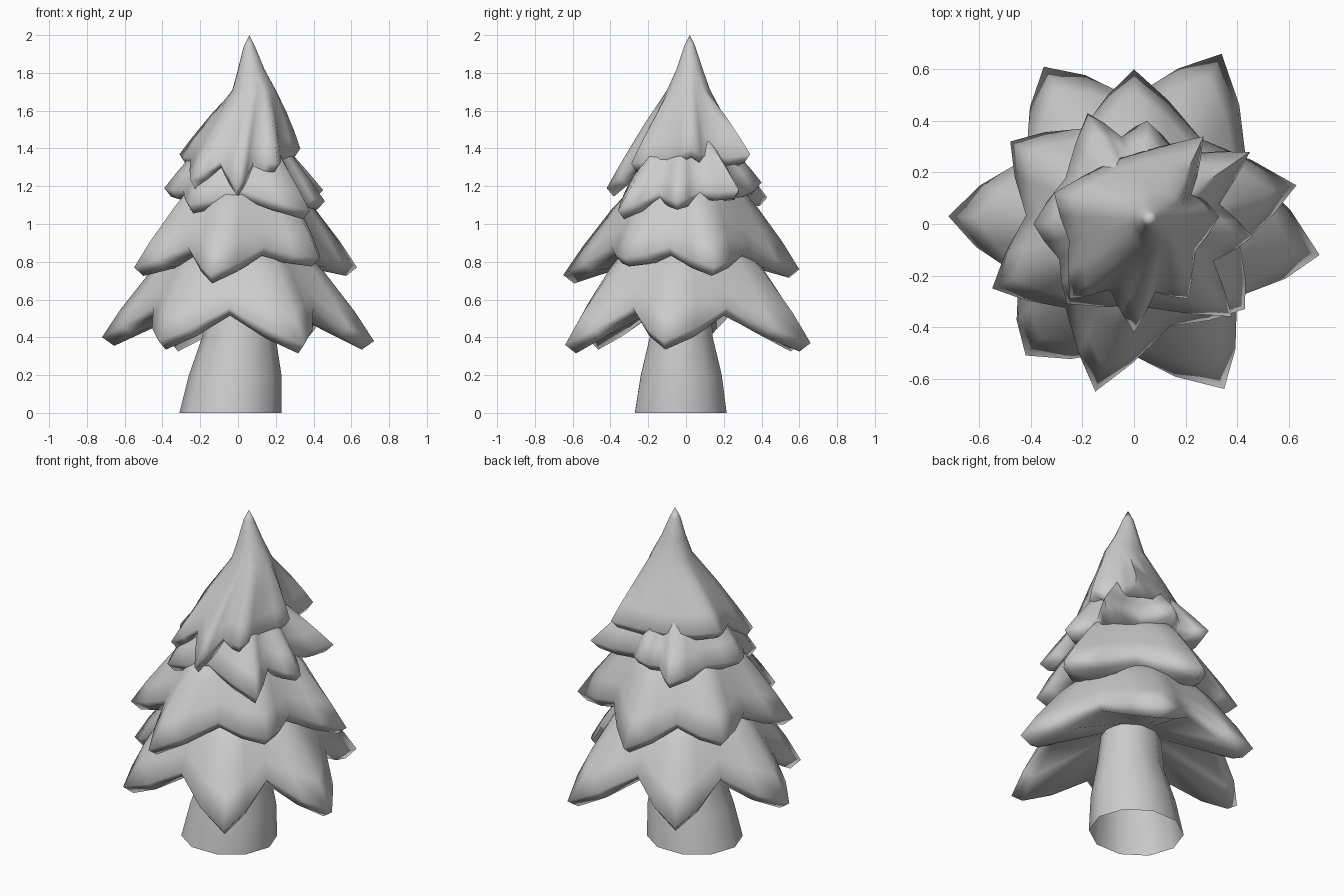
import bpy, bmesh, math
from mathutils import Vector

if "Cube" in bpy.data.objects:
    bpy.data.objects.remove(bpy.data.objects["Cube"])


def finish(bm, name, angle=85):
    bmesh.ops.recalc_face_normals(bm, faces=bm.faces)
    mesh = bpy.data.meshes.new(name)
    bm.to_mesh(mesh)
    bm.free()
    obj = bpy.data.objects.new(name, mesh)
    bpy.context.collection.objects.link(obj)
    bpy.ops.object.select_all(action='DESELECT')
    obj.select_set(True)
    bpy.context.view_layer.objects.active = obj
    bpy.ops.object.shade_smooth_by_angle(angle=math.radians(angle))


def loft(bm, rings):
    """Bridge rings of points with quads and return the vertex rings."""
    vs = [[bm.verts.new(p) for p in ring] for ring in rings]
    n = len(vs[0])
    for a, b in zip(vs, vs[1:]):
        for i in range(n):
            j = (i + 1) % n
            bm.faces.new((a[i], a[j], b[j], b[i]))
    return vs


def tier(name, tips, valley, crown, under, fat=1.0, lift=0.02, apex=None):
    """Drooping skirt of branches: tip, shoulder, valley, shoulder around the rim.
    valley, under = (radius, z); crown = [(cx, cy, radius, z)]"""
    tips = sorted((Vector(t) for t in tips), key=lambda t: math.atan2(t.y, t.x))
    rim, angles = [], []
    for i, t in enumerate(tips):
        nxt = tips[(i + 1) % len(tips)]
        a = math.atan2(t.y, t.x)
        b = math.atan2(nxt.y, nxt.x)
        if b <= a:
            b += 2 * math.pi
        m = (a + b) / 2
        # narrow gaps get shallower notches
        k = max(0.0, 1 - (b - a) / 0.9) * 0.5
        v = Vector((valley[0] * math.cos(m), valley[0] * math.sin(m), valley[1]))
        v = v.lerp((t + nxt) / 2, k)
        grow = Vector((fat, fat, 1))
        s1, s2 = t.lerp(v, 0.5) * grow, nxt.lerp(v, 0.5) * grow
        s1.z -= (fat - 1) * 0.4
        s2.z -= (fat - 1) * 0.4
        rim += [t, s1, v, s2]
        angles += [a, (a + m) / 2, m, (b + m) / 2]
    rings = []
    for cx, cy, r, z in crown:
        rings.append([Vector((cx + r * math.cos(a), cy + r * math.sin(a), z)) for a in angles])
    # swelling branch backs between the crown and the rim
    last = rings[-1]
    for f in (0.4, 0.75):
        ring = []
        for i, (p, q) in enumerate(zip(last, rim)):
            out = Vector((q.x, q.y, 0)).normalized()
            up = lift * (1, 0.8, 0.3, 0.8)[i % 4]
            ring.append(p.lerp(q, f) + (out + Vector((0, 0, 1))) * up * math.sin(math.pi * f))
        rings.append(ring)
    rings.append(rim)
    # blunt edge, then the hollow underside
    rings.append([Vector((p.x * 0.91, p.y * 0.91, p.z - 0.045)) for p in rim])
    rings.append([Vector((under[0] * math.cos(a), under[0] * math.sin(a), under[1])) for a in angles])
    bm = bmesh.new()
    vs = loft(bm, rings)
    bm.faces.new(vs[-1])
    n = len(angles)
    if apex:
        top = bm.verts.new(apex)
        for i in range(n):
            bm.faces.new((top, vs[0][i], vs[0][(i + 1) % n]))
    else:
        bm.faces.new(vs[0])
    finish(bm, name)


# Trunk: flared, open at the foot
bm = bmesh.new()
sections = [(-0.04, -0.028, 0.27, 0.255, 0.0), (-0.015, -0.025, 0.245, 0.225, 0.2),
            (0.005, -0.025, 0.195, 0.175, 0.4), (0.01, -0.015, 0.165, 0.15, 0.65)]
loft(bm, [[(cx + rx * math.cos(i * math.pi / 5), cy + ry * math.sin((i + 0.01) * math.pi / 5), z)
           for i in range(10)] for cx, cy, rx, ry, z in sections])
finish(bm, "trunk", 50)

# Foliage tiers, from the lowest to the crown
tier("lower_branches",
     [(0.72, -0.12, 0.38), (0.34, 0.66, 0.37), (-0.35, 0.61, 0.37),
      (-0.72, 0.03, 0.40), (-0.42, -0.51, 0.38), (0.35, -0.64, 0.36)],
     (0.49, 0.56), [(0, 0, 0.26, 0.95)], (0.17, 0.58), fat=1.05)
tier("middle_branches",
     [(0.63, 0.15, 0.77), (0.0, 0.60, 0.76), (-0.48, 0.32, 0.82),
      (-0.55, -0.25, 0.77), (-0.15, -0.65, 0.73), (0.43, -0.33, 0.82)],
     (0.42, 0.88), [(0.02, 0, 0.21, 1.28)], (0.25, 0.80), fat=1.03, lift=0.015)
tier("upper_branches",
     [(0.45, 0.28, 1.18), (0.05, 0.40, 1.22), (-0.18, 0.43, 1.14), (-0.39, 0.0, 1.19),
      (-0.26, -0.31, 1.10), (0.38, -0.36, 1.07), (0.46, -0.05, 1.12)],
     (0.32, 1.18), [(0.03, 0, 0.13, 1.52)], (0.2, 1.12), fat=1.02, lift=0.006)
tier("crown",
     [(0.33, 0.03, 1.40), (0.27, 0.34, 1.37), (-0.31, 0.12, 1.37),
      (-0.25, -0.29, 1.23), (0.0, -0.42, 1.19), (0.21, -0.29, 1.32)],
     (0.26, 1.35), [(0.06, 0.02, 0.03, 1.94), (0.07, 0.02, 0.07, 1.82), (0.085, 0.015, 0.115, 1.71)],
     (0.15, 1.34), fat=1.02, lift=0.006, apex=(0.06, 0.02, 2.0))
